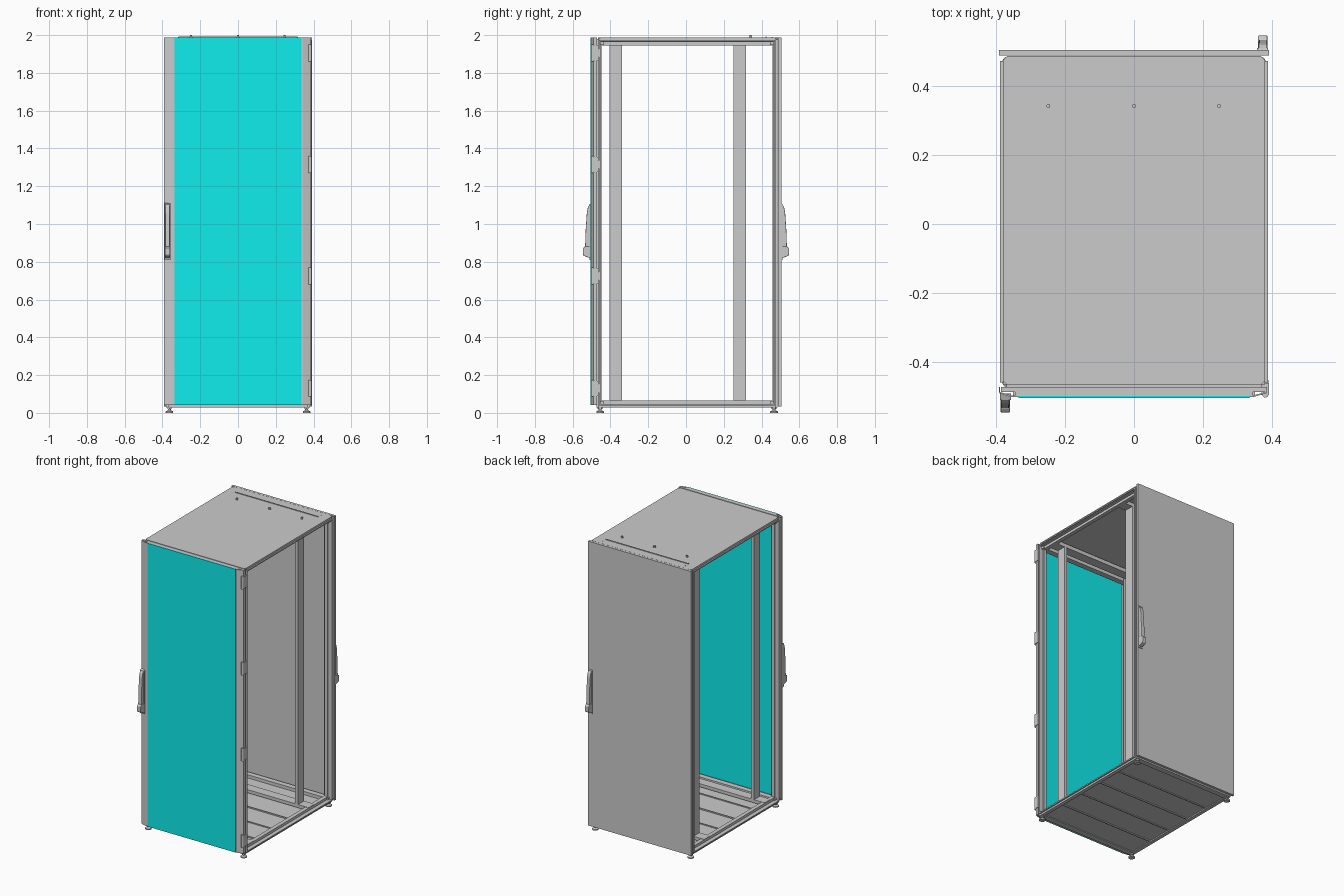
import bpy, bmesh, math

if "Cube" in bpy.data.objects:
    bpy.data.objects.remove(bpy.data.objects["Cube"])

cyan = bpy.data.materials.new("cyan_glass")
cyan.diffuse_color = (0.005, 0.85, 0.85, 1)
cyan.use_nodes = True
cyan.node_tree.nodes["Principled BSDF"].inputs["Base Color"].default_value = cyan.diffuse_color


def finish(name, bm, mat=None):
    bmesh.ops.recalc_face_normals(bm, faces=bm.faces)
    me = bpy.data.meshes.new(name)
    bm.to_mesh(me)
    bm.free()
    ob = bpy.data.objects.new(name, me)
    bpy.context.collection.objects.link(ob)
    if mat:
        me.materials.append(mat)
    return ob


def prism(name, pts, lo, hi, axis="z", mat=None):
    """Extrude a 2D outline: (x,y) along z, or (y,z) along x."""
    bm = bmesh.new()
    place = {"z": lambda a, b, h: (a, b, h), "x": lambda a, b, h: (h, a, b)}[axis]
    low = [bm.verts.new(place(a, b, lo)) for a, b in pts]
    top = [bm.verts.new(place(a, b, hi)) for a, b in pts]
    bm.faces.new(low)
    bm.faces.new(top)
    n = len(pts)
    for i in range(n):
        j = (i + 1) % n
        bm.faces.new((low[i], low[j], top[j], top[i]))
    return finish(name, bm, mat)


def box(name, x0, x1, y0, y1, z0, z1, mat=None):
    return prism(name, [(x0, y0), (x1, y0), (x1, y1), (x0, y1)], z0, z1, "z", mat)


def cyl(name, x, y, z0, z1, r, n=20, r2=None):
    bm = bmesh.new()
    bmesh.ops.create_cone(bm, cap_ends=True, segments=n, radius1=r,
                          radius2=r if r2 is None else r2, depth=z1 - z0)
    bmesh.ops.translate(bm, verts=bm.verts, vec=(x, y, (z0 + z1) / 2))
    ob = finish(name, bm)
    if n > 8:
        for p in ob.data.polygons:
            p.use_smooth = len(p.vertices) == 4
    return ob


# Roof sheet with clipped corners
c = 0.012
rx, r0, r1 = 0.38, -0.466, 0.487
prism("roof", [(-rx + c, r0), (rx - c, r0), (rx, r0 + c), (rx, r1 - c),
               (rx - c, r1), (-rx + c, r1), (-rx, r1 - c), (-rx, r0 + c)], 1.978, 1.988)
box("roof_cable_lip", -0.315, 0.315, 0.42, 0.426, 1.987, 1.992)
for x in (-0.248, 0, 0.246):
    cyl("roof_screw_washer", x, 0.342, 1.987, 1.992, 0.008)
    cyl("roof_screw_head", x, 0.342, 1.991, 2.0, 0.006, 6)
for x in (-0.315, 0.315):
    cyl("roof_pin", x, 0.455, 1.987, 1.99, 0.002, 8)

# Welded frame: corner posts with a stepped outline, side and cross beams
for s in (-1, 1):
    for yo, d in ((-0.473, 1), (0.484, -1)):
        prism("corner_post", [(s * 0.325, yo), (s * 0.368, yo), (s * 0.368, yo + d * 0.008),
                              (s * 0.38, yo + d * 0.008), (s * 0.38, yo + d * 0.018),
                              (s * 0.358, yo + d * 0.018), (s * 0.358, yo + d * 0.026),
                              (s * 0.335, yo + d * 0.026), (s * 0.335, yo + d * 0.012),
                              (s * 0.325, yo + d * 0.012)], 0.03, 1.98)
    for nm, za, zb, zc, zd in (("lower_side_beam", 0.028, 0.048, 0.066, 0.04),
                               ("upper_side_beam", 1.98, 1.963, 1.946, 1.97)):
        x0, x1 = sorted((s * 0.355, s * 0.38))
        box(nm, x0, x1, -0.462, 0.474, *sorted((za, zb)))
        x0, x1 = sorted((s * 0.335, s * 0.362))
        box(nm + "_step", x0, x1, -0.45, 0.462, *sorted((zc, zd)))
    # Sealing lip around each side opening
    x0, x1 = sorted((s * 0.374, s * 0.389))
    for y in (-0.456, 0.468):
        box("side_lip_upright", x0, x1, y - 0.004, y + 0.004, 0.04, 1.975)
    for z in (0.044, 1.971):
        box("side_lip_rail", x0, x1, -0.452, 0.464, z - 0.004, z + 0.004)
for y0, y1 in ((-0.473, -0.435), (0.446, 0.484)):
    box("lower_cross_beam", -0.37, 0.37, y0, y1, 0.028, 0.06)
    box("upper_cross_beam", -0.37, 0.37, y0, y1, 1.948, 1.98)

# Equipment rails: folded channels standing on cross members
for yc, d in ((-0.372, 1), (0.285, -1)):
    for s in (-1, 1):
        a, b, t, h = 0.25, 0.28, 0.004, 0.0325
        pts = [(a, -h), (b, -h), (b, h), (a + 0.008, h), (a + 0.008, h - t),
               (b - t, h - t), (b - t, -h + t), (a, -h + t)]
        prism("equipment_rail", [(s * x, yc + d * y) for x, y in pts], 0.068, 1.946)
    box("rail_lower_support", -0.36, 0.36, yc - 0.033, yc + 0.033, 0.046, 0.068)
    box("rail_upper_support", -0.36, 0.36, yc - 0.033, yc + 0.033, 1.946, 1.972)

# Floor plates, alternately stepped
step = 0.9 / 5
for i in range(5):
    y = -0.445 + i * step
    z = 0.034 + 0.002 * (i % 2)
    box("floor_plate", -0.36, 0.36, y, y + step - 0.004, z, z + 0.004)
    if i:
        box("floor_fold", -0.35, 0.35, y - 0.006, y + 0.002, 0.029, 0.046)

# Front door: coloured pane, bevelled stiles, thin rails
z0, z1 = 0.042, 1.988
box("door_pane", -0.335, 0.335, -0.505, -0.499, z0, z1, cyan)
prism("door_handle_stile", [(-0.335, -0.502), (-0.355, -0.502), (-0.392, -0.49), (-0.392, -0.472),
                            (-0.388, -0.472), (-0.388, -0.487), (-0.355, -0.497), (-0.335, -0.497)], z0, z1)
prism("door_hinge_stile", [(0.335, -0.502), (0.345, -0.502), (0.386, -0.49), (0.386, -0.472),
                           (0.382, -0.472), (0.382, -0.487), (0.345, -0.497), (0.335, -0.497)], z0, z1)
for za, zb in ((z0, z0 + 0.005), (z1 - 0.005, z1)):
    box("door_edge_rail", -0.385, 0.382, -0.499 + 0.012, -0.472, za, zb)
    box("door_edge_return", -0.345, 0.345, -0.499, -0.487, za, zb)
for s in (-1, 1):
    x0, x1 = sorted((s * 0.322, s * 0.35))
    box("door_inner_strip", x0, x1, -0.499, -0.478, z0 + 0.02, z1 - 0.02)

# Four hinges: leaf, barrel and stacked knuckles
for z in (1.905, 1.315, 0.725, 0.13):
    box("hinge_leaf", 0.37, 0.391, -0.496, -0.462, z - 0.04, z + 0.04)
    cyl("hinge_barrel", 0.381, -0.494, z - 0.044, z + 0.044, 0.009, 16)
    box("hinge_frame_bracket", 0.372, 0.39, -0.474, -0.452, z - 0.022, z + 0.022)

# Back door: folded sheet
box("back_door", -0.391, 0.391, 0.5, 0.505, 0.035, z1)
for s in (-1, 1):
    x0, x1 = sorted((s * 0.386, s * 0.391))
    box("back_door_side_fold", x0, x1, 0.488, 0.5, 0.035, z1)
for za, zb in ((0.035, 0.04), (z1 - 0.005, z1)):
    box("back_door_edge_fold", -0.386, 0.386, 0.488, 0.5, za, zb)

# Swing handles, one on each door, diagonal to each other
for s in (-1, 1):
    def out(pts):
        return [(s * y, z) for y, z in pts]

    def span(a, b):
        return sorted((s * a, s * b))
    base_y = 0.492 if s < 0 else 0.503
    prism("handle_base", out([(base_y, 0.81), (0.51, 0.81), (0.51, 1.105), (base_y, 1.112)]),
          *span(0.357, 0.389), "x")
    grip = prism("handle_grip", out([(0.508, 0.88), (0.534, 0.88), (0.531, 0.97), (0.525, 1.06),
                                     (0.519, 1.09), (0.508, 1.105)]), *span(0.361, 0.386), "x")
    lock = prism("handle_lock", out([(0.506, 0.818), (0.543, 0.832), (0.546, 0.84), (0.546, 0.872),
                                     (0.534, 0.882), (0.506, 0.882)]), *span(0.359, 0.387), "x")
    for ob in (grip, lock):
        bev = ob.modifiers.new("soft_edges", "BEVEL")
        bev.width = 0.003
        bev.segments = 2

# Levelling feet
for x in (-0.363, 0.363):
    for y in (-0.455, 0.466):
        cyl("foot_pad", x, y, 0, 0.008, 0.02)
        cyl("foot_cone", x, y, 0.008, 0.014, 0.02, 20, 0.009)
        cyl("foot_stem", x, y, 0.012, 0.04, 0.007, 16)
        cyl("foot_nut", x, y, 0.02, 0.029, 0.013, 6)
